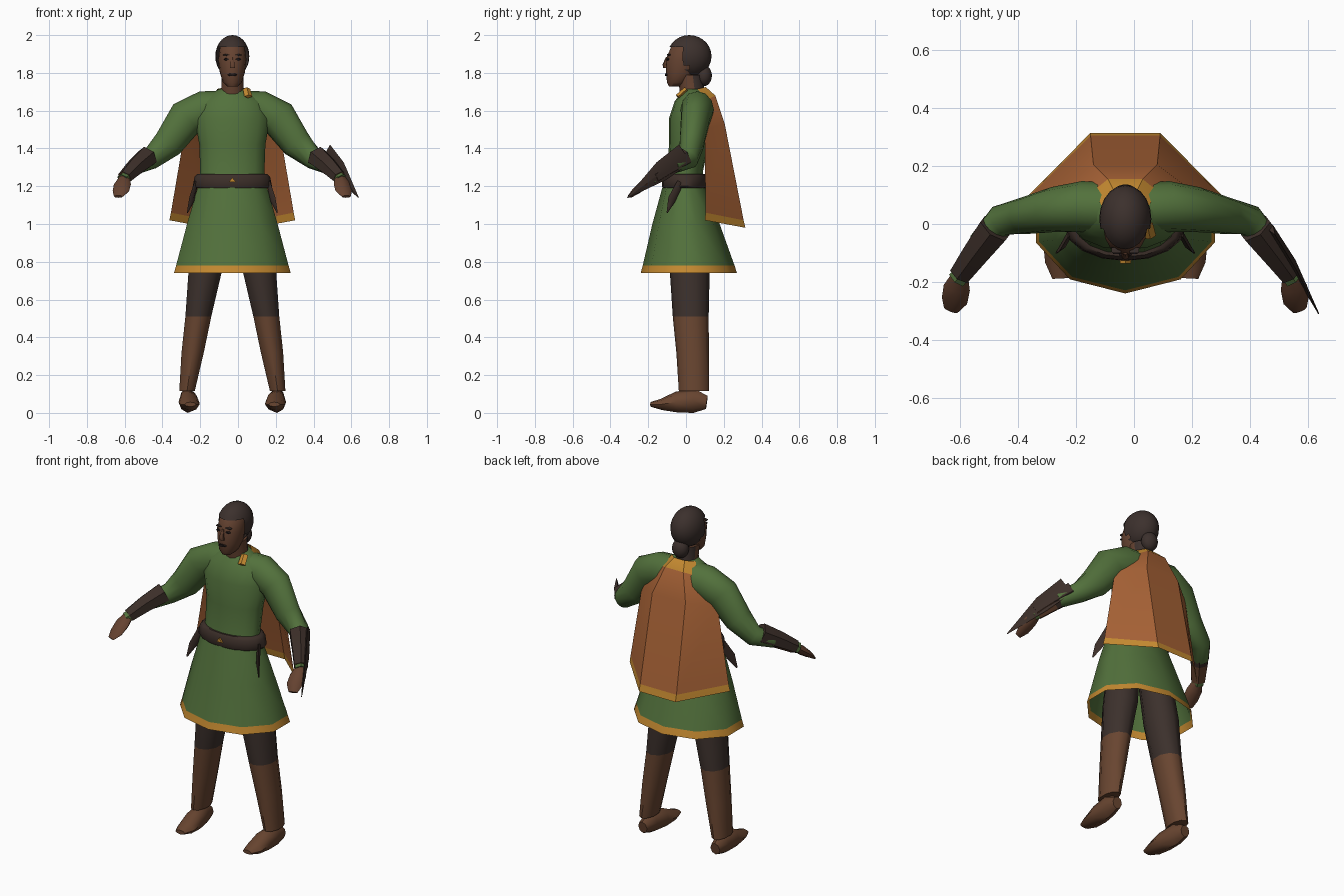
import bpy, bmesh, math
from mathutils import Vector

cube = bpy.data.objects.get("Cube")
if cube:
    bpy.data.objects.remove(cube, do_unlink=True)

AXIS_X = -0.03  # the figure's centre line


def material(name, *rgb):
    m = bpy.data.materials.new(name)
    m.use_nodes = True
    m.diffuse_color = (*rgb, 1)
    m.node_tree.nodes["Principled BSDF"].inputs["Base Color"].default_value = (*rgb, 1)
    return m


GREEN = material("green_cloth", .085, .165, .045)
ORANGE = material("orange_cloth", .38, .12, .036)
GOLD = material("gold_trim", .55, .25, .03)
DARK = material("dark_leather", .045, .028, .022)
TROUSER = material("dark_trousers", .045, .03, .025)
BOOT = material("brown_leather", .14, .06, .03)
SKIN = material("brown_skin", .13, .055, .03)
HAIR = material("dark_hair", .045, .03, .026)
BLACK = material("near_black", .015, .01, .01)


def finish(name, bm, mats, rule=None, angle=50):
    """Turn a bmesh into an object, colour by rule and smooth it."""
    bmesh.ops.recalc_face_normals(bm, faces=bm.faces)
    for f in bm.faces:
        if rule:
            f.material_index = rule(f.calc_center_median())
    me = bpy.data.meshes.new(name)
    bm.to_mesh(me)
    bm.free()
    for m in mats:
        me.materials.append(m)
    ob = bpy.data.objects.new(name, me)
    ob.location.x = AXIS_X
    bpy.context.collection.objects.link(ob)
    bpy.ops.object.select_all(action='DESELECT')
    ob.select_set(True)
    bpy.context.view_layer.objects.active = ob
    bpy.ops.object.shade_smooth_by_angle(angle=math.radians(angle))
    return ob


def loft(name, rings, mats, sides=10, along=False, caps=True, rule=None, angle=50):
    """Skin rings (x, y, z, a, b): level ones, or across the path if along."""
    bm = bmesh.new()
    centres = [Vector(r[:3]) for r in rings]
    loops = []
    for i, (x, y, z, a, b) in enumerate(rings):
        u, v = Vector((1, 0, 0)), Vector((0, -1, 0))
        if along:
            t = centres[min(i + 1, len(rings) - 1)] - centres[max(i - 1, 0)]
            u = t.cross(Vector((0, 0, 1))).normalized()
            v = u.cross(t).normalized()
        turn = [2 * math.pi * k / sides for k in range(sides)]
        loops.append([bm.verts.new(centres[i] + u * a * math.sin(w) + v * b * math.cos(w))
                      for w in turn])
    for p, q in zip(loops, loops[1:]):
        for k in range(sides):
            n = (k + 1) % sides
            bm.faces.new((p[k], p[n], q[n], q[k]))
    if caps:
        bm.faces.new(loops[0])
        bm.faces.new(loops[-1])
    return finish(name, bm, mats, rule, angle)


def ball(name, centre, radii, mats, cut=None):
    bm = bmesh.new()
    bmesh.ops.create_uvsphere(bm, u_segments=20, v_segments=14, radius=1)
    for v in bm.verts:
        v.co = Vector(centre) + Vector(c * r for c, r in zip(v.co, radii))
    if cut:
        bmesh.ops.delete(bm, geom=[f for f in bm.faces if cut(f.calc_center_median())],
                         context='FACES')
    return finish(name, bm, mats)


# Tunic body
loft("tunic_body", [(0, -.01, 1.2, .18, .105), (0, -.005, 1.28, .17, .095),
                    (0, .015, 1.42, .175, .105), (0, .03, 1.56, .2, .12),
                    (0, .04, 1.65, .17, .1), (0, .045, 1.69, .11, .075),
                    (0, .045, 1.715, .072, .06)], [GREEN], sides=16)

# Skirt with a gold hem, open below
loft("tunic_skirt", [(0, -.01, 1.22, .185, .108), (0, 0, 1.0, .252, .178),
                     (0, .014, .78, .313, .243), (0, .015, .74, .325, .255)],
     [GREEN, GOLD], caps=False, rule=lambda c: int(c.z < .78))

# Belt, buckle and hanging straps
loft("belt", [(0, -.008, 1.19, .2, .115), (0, -.008, 1.2, .21, .12),
              (0, -.008, 1.25, .2, .118), (0, -.008, 1.265, .185, .106)], [DARK], sides=16)
loft("buckle", [(0, -.12, 1.23, .022, .016), (0, -.136, 1.23, .022, .016)],
     [GOLD], sides=3, along=True)

# Cape: four columns of points, gold at collar and hem
cape_rows = [((.035, .105, 1.725), (.08, .06, 1.715)), ((.06, .155, 1.68), (.11, .115, 1.66)),
             ((.11, .205, 1.53), (.25, .1, 1.5)), ((.12, .305, 1.02), (.325, .103, 1.06)),
             ((.12, .315, .98), (.333, .1, 1.02))]
bm = bmesh.new()
grid = []
for mid, end in cape_rows:
    pts = [(-end[0], *end[1:]), (-mid[0], *mid[1:]), mid, end]
    grid.append([bm.verts.new(p) for p in pts])
for p, q in zip(grid, grid[1:]):
    for k in range(3):
        bm.faces.new((p[k], p[k + 1], q[k + 1], q[k]))
finish("cape", bm, [ORANGE, GOLD], lambda c: int(c.z < 1.06 or c.z > 1.67), 35)
loft("cape_clasp", [(.075, 0, 1.715, .02, .012), (.085, -.045, 1.675, .022, .012)],
     [GOLD], sides=4, along=True)

# Neck and head
loft("neck", [(0, .04, 1.66, .07, .07), (0, .03, 1.72, .06, .065), (0, .02, 1.79, .06, .07)],
     [SKIN, HAIR], sides=14, rule=lambda c: int(c.y > .04))
loft("head", [(0, -.06, 1.728, .028, .03), (0, -.043, 1.75, .05, .058),
              (0, -.025, 1.80, .066, .08), (0, -.015, 1.87, .075, .092),
              (0, -.005, 1.935, .066, .075), (0, 0, 1.975, .03, .04)], [SKIN], sides=16)
loft("nose", [(0, -.098, 1.885, .008, .008), (0, -.112, 1.845, .014, .012),
              (0, -.108, 1.825, .016, .012)], [SKIN], sides=6)
loft("lips", [(0, -.09, 1.79, .028, .009), (0, -.111, 1.79, .02, .007)],
     [BLACK], sides=8, along=True)
ball("hair", (0, .018, 1.888), (.09, .117, .112), [HAIR],
     lambda c: c.z < 1.945 and c.y < (-.03 if c.z > 1.85 else .005))
ball("hair_bun", (0, .095, 1.785), (.048, .042, .055), [HAIR])

# Paired parts
for side, s in (("left", 1), ("right", -1)):
    def limb(name, rings, mats, **options):
        flipped = [(s * r[0], *r[1:]) for r in rings]
        return loft(side + "_" + name, flipped, mats, **options)

    limb("eye", [(.03, -.09, 1.872, .015, .007), (.03, -.104, 1.872, .012, .005)],
         [BLACK], sides=8, along=True)
    limb("brow", [(.031, -.082, 1.895, .02, .005), (.031, -.1, 1.895, .018, .004)],
         [HAIR], sides=6, along=True)
    # Sleeve, bracer, cuff and hand
    limb("sleeve", [(.04, .055, 1.61, .09, .095), (.15, .06, 1.605, .088, .1),
                    (.245, .05, 1.56, .078, .1), (.34, .03, 1.425, .065, .082),
                    (.43, .012, 1.345, .055, .058), (.5, -.07, 1.31, .045, .045)],
         [GREEN], sides=12, along=True)
    limb("bracer", [(.45, -.015, 1.355, .062, .06), (.515, -.1, 1.3, .052, .05),
                    (.57, -.175, 1.245, .042, .038)],
         [DARK, BOOT], sides=6, along=True, rule=lambda c: int(c.y < -.1 and c.z < 1.25), angle=30)
    limb("cuff", [(.555, -.16, 1.255, .036, .032), (.58, -.19, 1.235, .036, .032)],
         [GREEN], sides=6, along=True)
    limb("hand", [(.57, -.175, 1.245, .028, .024), (.582, -.22, 1.21, .046, .026),
                  (.59, -.265, 1.175, .045, .02), (.603, -.298, 1.145, .025, .008)],
         [SKIN], sides=8, along=True)
    # Belt strap
    limb("strap", [(.19, -.03, 1.22, .01, .02), (.215, -.075, 1.13, .01, .025),
                   (.238, -.1, 1.06, .003, .004)], [DARK], sides=4, along=True)
    # Leg: trousers above, boot below
    limb("leg", [(.09, .0, 1.15, .09, .09), (.145, .02, .74, .092, .105),
                 (.18, .025, .51, .072, .095), (.21, .035, .32, .062, .086),
                 (.24, .042, .115, .043, .08)],
         [TROUSER, BOOT], rule=lambda c: int(c.z < .51))
    limb("foot", [(.24, .11, .055, .03, .035), (.237, .04, .065, .045, .065),
                  (.23, -.05, .057, .055, .055), (.225, -.13, .045, .052, .03),
                  (.222, -.188, .045, .03, .012)], [BOOT], sides=8, along=True)

# Pointed guard on the left forearm
loft("forearm_guard", [(.5, -.01, 1.37, .012, .06), (.575, -.13, 1.28, .014, .055),
                       (.668, -.31, 1.14, .002, .003)], [DARK], sides=4, along=True, angle=30)
